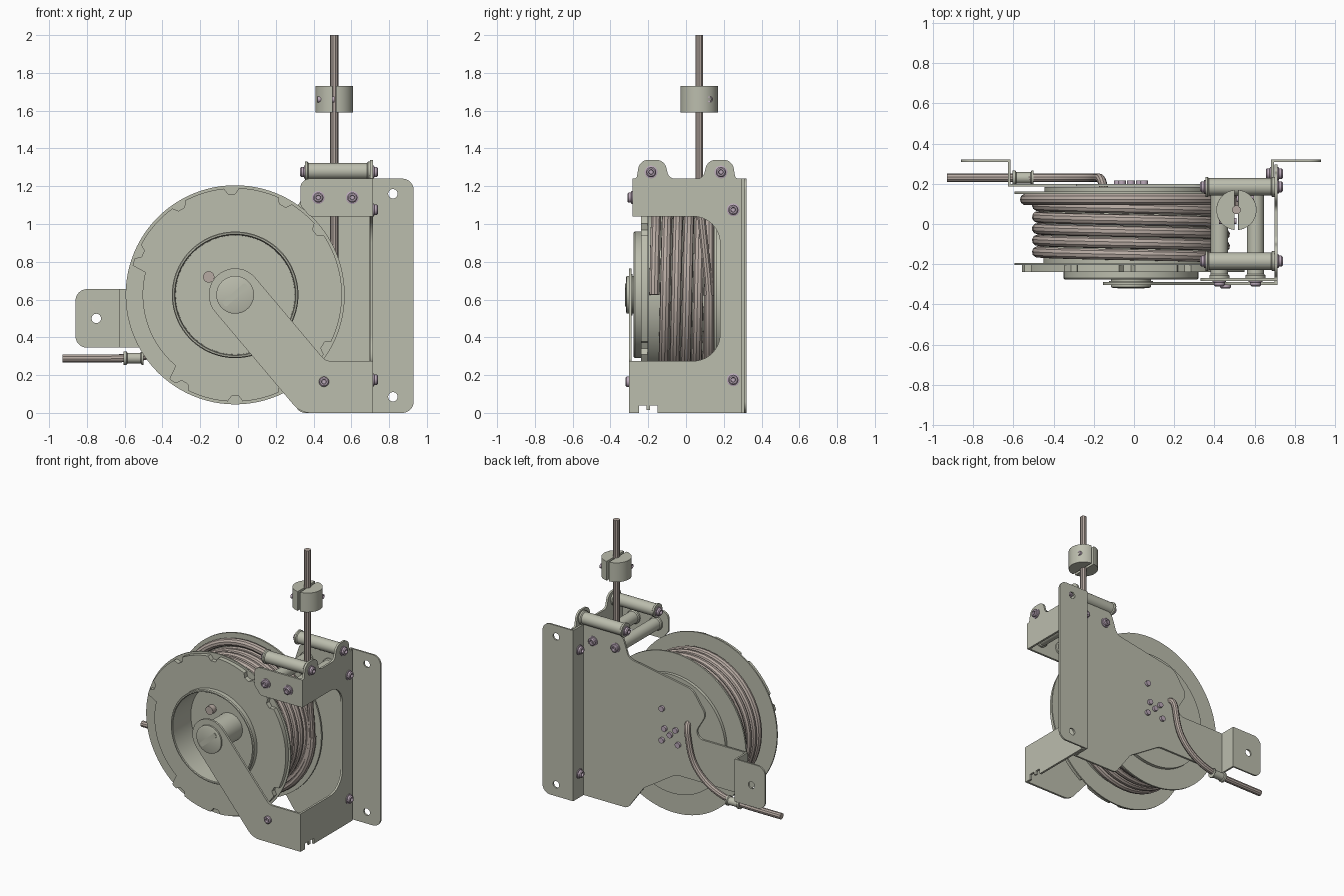
import bpy, bmesh, math
from mathutils import Vector, Matrix

if "Cube" in bpy.data.objects:
    bpy.data.objects.remove(bpy.data.objects["Cube"])


def colour(name, rgb):
    m = bpy.data.materials.new(name)
    m.diffuse_color = (*rgb, 1)
    m.use_nodes = True
    m.node_tree.nodes["Principled BSDF"].inputs["Base Color"].default_value = m.diffuse_color
    return m


STEEL = colour("painted_steel", (0.50, 0.51, 0.42))
HOSE = colour("hose_rubber", (0.47, 0.40, 0.36))
ZINC = colour("bolt_zinc", (0.50, 0.40, 0.49))
CX, CZ = -0.015, 0.625  # reel axis


def finish(name, bm, mat, matrix=None):
    bmesh.ops.remove_doubles(bm, verts=bm.verts, dist=1e-5)
    bmesh.ops.recalc_face_normals(bm, faces=bm.faces)
    me = bpy.data.meshes.new(name)
    bm.to_mesh(me)
    bm.free()
    if matrix:
        me.transform(matrix)
    me.materials.append(mat)
    ob = bpy.data.objects.new(name, me)
    bpy.context.collection.objects.link(ob)
    return ob


def from_curve(name, cu, mat, matrix=None):
    tmp = bpy.data.objects.new("tmp", cu)
    bpy.context.collection.objects.link(tmp)
    me = bpy.data.meshes.new_from_object(tmp)
    bm = bmesh.new()
    bm.from_mesh(me)
    bpy.data.objects.remove(tmp)
    bpy.data.curves.remove(cu)
    bpy.data.meshes.remove(me)
    return finish(name, bm, mat, matrix)


def rounded(pts):
    """Outline from (u, v[, fillet radius]) corners."""
    out, n = [], len(pts)
    for i, p in enumerate(pts):
        c = Vector(p[:2])
        r = p[2] if len(p) > 2 else 0
        if not r:
            out.append(c)
            continue
        a = (Vector(pts[i - 1][:2]) - c).normalized()
        b = (Vector(pts[(i + 1) % n][:2]) - c).normalized()
        h = a.angle(b) / 2
        o = c + (a + b).normalized() * r / math.sin(h)
        s, e = c + a * r / math.tan(h) - o, c + b * r / math.tan(h) - o
        out += [o + s.lerp(e, k / 8).normalized() * r for k in range(9)]
    return out


def circle(u, v, r, n=24):
    return [(u + r * math.cos(2 * math.pi * k / n), v + r * math.sin(2 * math.pi * k / n)) for k in range(n)]


AXES = {"x": ((0, 1, 0), (0, 0, 1), (1, 0, 0)), "y": ((1, 0, 0), (0, 0, 1), (0, -1, 0)),
        "z": ((1, 0, 0), (0, 1, 0), (0, 0, 1))}


def plate(name, axis, lo, hi, outline, *holes, mat=STEEL):
    """Flat sheet normal to an axis, spanning lo..hi along it."""
    cu = bpy.data.curves.new(name, "CURVE")
    cu.dimensions, cu.fill_mode, cu.extrude = "2D", "BOTH", (hi - lo) / 2
    for loop in (outline, *holes):
        sp = cu.splines.new("POLY")
        sp.points.add(len(loop) - 1)
        for q, p in zip(sp.points, loop):
            q.co = (p[0], p[1], 0, 1)
        sp.use_cyclic_u = True
    m = Matrix(AXES[axis]).transposed().to_4x4()
    m.translation = Vector([(lo + hi) / 2 if a == axis else 0 for a in "xyz"])
    return from_curve(name, cu, mat, m)


def lathe(name, profile, loc, direction, mat=STEEL, segs=32):
    """Revolve (radius, height) points about a direction."""
    bm = bmesh.new()
    vs = [bm.verts.new((r, 0, h)) for r, h in profile]
    es = [bm.edges.new(p) for p in zip(vs, vs[1:])]
    bmesh.ops.spin(bm, geom=vs + es, cent=(0, 0, 0), axis=(0, 0, 1), angle=2 * math.pi, steps=segs)
    bmesh.ops.dissolve_degenerate(bm, dist=1e-6, edges=bm.edges)
    q = Vector((0, 0, 1)).rotation_difference(Vector(direction))
    return finish(name, bm, mat, Matrix.Translation(loc) @ q.to_matrix().to_4x4())


def rod(name, r, length, loc, direction, mat=STEEL, segs=32):
    return lathe(name, [(0, 0), (r, 0), (r, length), (0, length)], loc, direction, mat, segs)


def bolt(name, loc, direction):
    lathe(name, [(0, 0), (.034, 0), (.034, .007), (.027, .009), (.027, .022), (.021, .028),
                 (.013, .028), (.011, .014), (0, .014)], loc, direction, ZINC, 24)


def tube(name, pts, r, kind="POLY"):
    cu = bpy.data.curves.new(name, "CURVE")
    cu.dimensions, cu.bevel_depth, cu.bevel_resolution, cu.use_fill_caps = "3D", r, 3, True
    sp = cu.splines.new(kind)
    sp.points.add(len(pts) - 1)
    for q, p in zip(sp.points, pts):
        q.co = (*p, 1)
    if kind == "NURBS":
        sp.order_u, sp.use_endpoint_u, sp.resolution_u = 4, True, 8
    return from_curve(name, cu, HOSE)


# Reel: drum, both flanges and the deep front cup in one turned profile
lathe("reel_drum", [(0, -.07), (.315, -.07), (.318, -.272), (.322, -.277), (.33, -.277), (.335, -.27), (.335, -.205),
                    (.58, -.205), (.58, -.195), (.435, -.195), (.435, .15), (.58, .15), (.58, .162),
                    (.43, .162), (.43, .185), (0, .185)], (CX, 0, CZ), (0, 1, 0), segs=96)

# Notched cover on the front flange, cut back at the lower left
rim = []
for deg in range(0, 360, 2):
    r = .49 if 164 < deg < 232 else .565
    if any(abs(deg - a) < 3 for a in (38, 62, 92, 122, 156, 240, 270, 298, 330)):
        r -= .03
    rim.append((CX + r * math.cos(math.radians(deg)), CZ + r * math.sin(math.radians(deg))))
plate("flange_cover", "y", -.238, -.203, rim, circle(CX, CZ, .333, 96))

# Hub and axle
rod("axle", .10, .22, (CX, -.07, CZ), (0, -1, 0))
lathe("hub_cap", [(0, 0), (.11, 0), (.11, .012), (.1, .014), (.1, .03), (.09, .034), (0, .034)],
      (CX, -.284, CZ), (0, -1, 0))
plate("hub_key", "y", -.322, -.315, rounded([(-.085, .585, .01), (-.065, .56, .01), (.055, .665, .01), (.035, .69, .01)]))
rod("hose_inlet", .03, .05, (-.155, -.06, .72), (0, -1, 0), HOSE, 20)

# Support arm running into the base
plate("support_arm", "y", -.303, -.288, rounded([
    (-.212, .642, .138), (.002, .822, .138), (.463, .275, .06), (.715, .275), (.715, 0), (.33, 0, .12)]))

# Side plate with open window, roller ears and base slots
plate("side_plate", "x", .70, .715, rounded([
    (-.303, 0), (-.25, 0), (-.25, .04), (-.21, .04), (-.21, .015), (-.19, .015), (-.19, .04), (-.15, .04), (-.15, 0),
    (.295, 0), (.295, 1.24), (.262, 1.24, .02), (.245, 1.34, .055), (.115, 1.34, .055), (.09, 1.24, .04),
    (-.09, 1.24, .04), (-.115, 1.34, .055), (-.245, 1.34, .055), (-.262, 1.24, .015), (-.283, 1.24),
    (-.283, 1.04), (.18, 1.04, .14), (.18, .275, .14), (-.303, .275)]))

# Front plate of the roller guide
plate("guide_front_plate", "y", -.283, -.268, rounded([
    (.33, 1.24, .05), (.715, 1.24), (.715, 1.04), (.38, 1.04, .03), (.33, 1.1, .03)]))

# Back plate with bent mounting flanges on both sides
plate("back_plate", "y", .187, .20, rounded([
    (.695, 0), (.695, 1.24), (.37, 1.24, .05), (.32, 1.09, .06), (-.19, 1.0, .1), (-.3, .84, .06), (-.19, .655, .05),
    (-.62, .655), (-.62, .345), (-.06, .345, .1), (.2, .18, .08), (.33, 0, .05)]))


def box(x0, x1, z0, z1, r_side, r=.06):
    return rounded([(x0, z0, r * (r_side < 0)), (x1, z0, r * (r_side > 0)),
                    (x1, z1, r * (r_side > 0)), (x0, z1, r * (r_side < 0))])


plate("right_web", "x", .683, .697, [(.187, 0), (.32, 0), (.32, 1.24), (.187, 1.24)])
plate("right_mount", "y", .308, .32, box(.683, .93, 0, 1.24, 1), circle(.82, .085, .025), circle(.82, 1.16, .025))
plate("left_web", "x", -.628, -.615, [(.187, .345), (.32, .345), (.32, .655), (.187, .655)])
plate("left_mount", "y", .308, .32, box(-.86, -.615, .345, .655, -1), circle(-.75, .5, .025))


# Guide rollers: a lengthwise pair on top and a crosswise pair below
def roller(name, loc, direction, n):
    lathe(name, [(0, 0), (.05, 0), (.05, .012), (.043, .018), (.043, n - .018), (.05, n - .012), (.05, n), (0, n)],
          loc, direction)


for s, side in ((-1, "front"), (1, "rear")):
    roller(f"top_roller_{side}", (.355, s * .185, 1.28), (1, 0, 0), .345)
    bolt(f"top_roller_bolt_{side}", (.713, s * .185, 1.275), (1, 0, 0))
    bolt(f"top_roller_end_bolt_{side}", (.357, s * .185, 1.275), (-1, 0, 0))
for x, side in ((.425, "left"), (.605, "right")):
    roller(f"cross_roller_{side}", (x, -.268, 1.14), (0, 1, 0), .455)
    bolt(f"cross_roller_bolt_{side}", (x, -.282, 1.14), (0, -1, 0))
    bolt(f"cross_roller_nut_{side}", (x, .199, 1.14), (0, 1, 0))

# Frame bolts and hub screws on the back
bolt("base_bolt", (.455, -.293, .165), (0, -1, 0))
for z in (.175, 1.075):
    bolt("column_bolt", (.713, .25, z), (1, 0, 0))
    bolt("column_nut", (.684, .25, z), (-1, 0, 0))
for x, z in ((CX, CZ), (-.08, .57), (.05, .57), (-.06, .67), (.03, .66), (.05, .8)):
    rod("hub_screw", .02, .02, (x, .197, z), (0, 1, 0), ZINC, 12)

# Wound hose: one inner layer, then an outer turn that leaves upward
coil = []
for k in range(7 * 48 + 1):
    t = k / 48
    r = .465 + .06 * min(1, max(0, (t - 5.6) / .5))
    a = 2 * math.pi * t
    coil.append((CX + r * math.cos(a), min(-.168 + .058 * t, .122), CZ + r * math.sin(a)))
tube("hose_coil", coil, .028)
tube("hose_strand", [(.51, .122, .62), (.51, .115, .72), (.51, .075, 1.1), (.51, .07, 1.2), (.51, .07, 2.0)], .022)

# Supply hose at the back with its ferrule
tube("supply_hose", [(-.15, .17, .74), (-.16, .23, .75), (-.18, .23, .66), (-.2, .23, .5), (-.32, .23, .36),
                     (-.5, .23, .285), (-.66, .23, .288), (-.93, .23, .288)], .022, "NURBS")
lathe("hose_ferrule", [(0, 0), (.036, 0), (.036, .015), (.028, .02), (.028, .09), (.036, .095), (.036, .105), (0, .105)],
      (-.605, .23, .29), (1, 0, 0), segs=20)

# Split hose stop with clamping screws
for s, side in ((-1, "left"), (1, "right")):
    arc = [(.51 + s * max(.008, .1 * math.cos(a)), .07 + .1 * math.sin(a))
           for a in [math.radians(-85 + 170 * k / 24) for k in range(25)]]
    half = plate(f"hose_stop_{side}", "z", 1.59, 1.73, arc)
    bv = half.modifiers.new("soft_edges", "BEVEL")
    bv.width, bv.segments, bv.limit_method, bv.angle_limit = .014, 3, "ANGLE", math.radians(40)
    lathe(f"stop_screw_{side}", [(0, 0), (.016, 0), (.016, .088), (.01, .088), (.01, .075), (0, .075)],
          (.51, .07 + s * .055, 1.66), (s, 0, 0), ZINC, 16)

bpy.ops.object.select_all(action="SELECT")
bpy.context.view_layer.objects.active = bpy.context.selected_objects[0]
bpy.ops.object.shade_smooth_by_angle(angle=math.radians(32))
